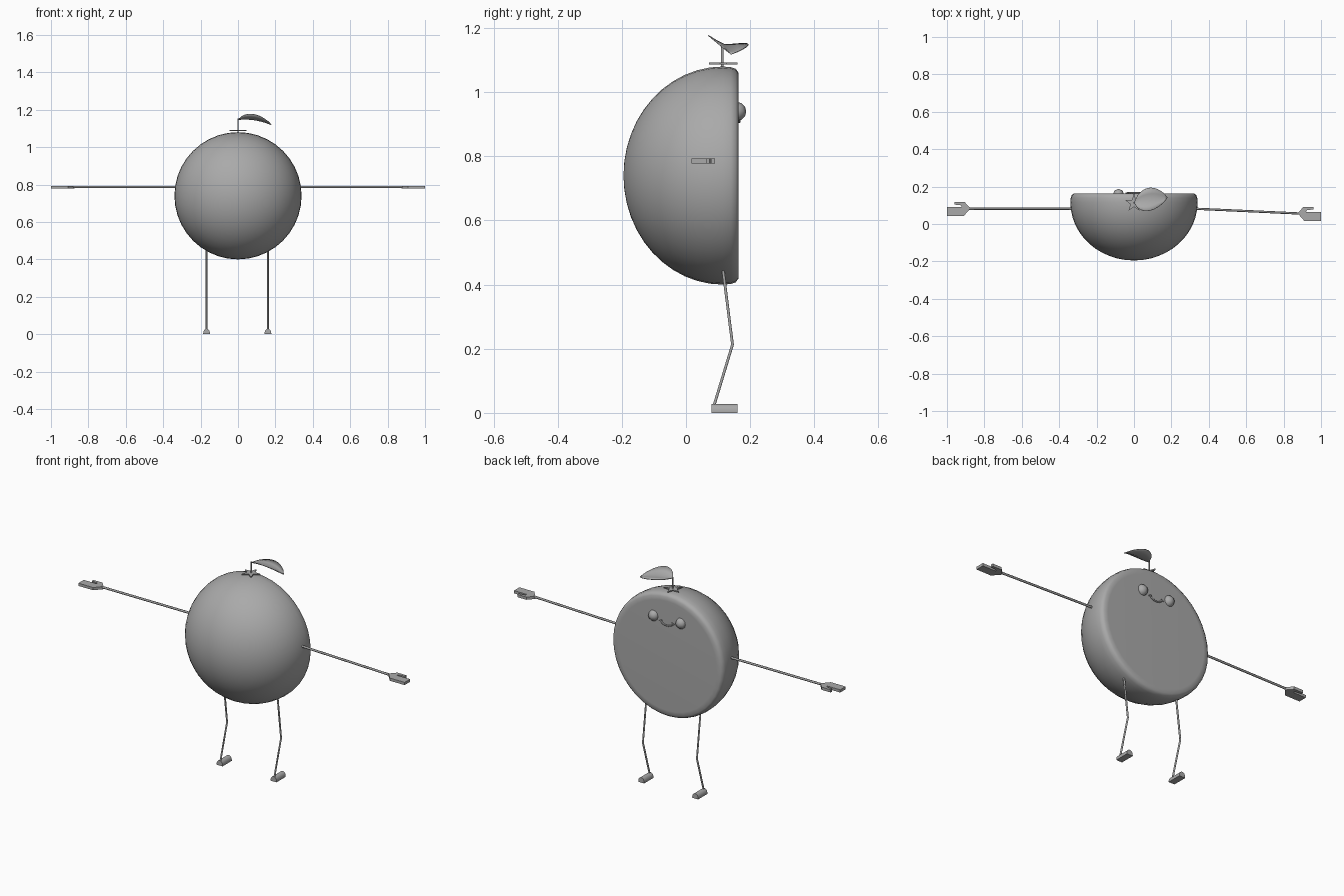
import bpy, bmesh, math
from mathutils import Vector, Matrix

if "Cube" in bpy.data.objects:
    bpy.data.objects.remove(bpy.data.objects["Cube"])

grey = bpy.data.materials.new("plain_grey")
grey.use_nodes = True
COLOUR = (0.4, 0.4, 0.4, 1)
grey.diffuse_color = COLOUR
grey.node_tree.nodes["Principled BSDF"].inputs["Base Color"].default_value = COLOUR


def finish(name, bm, smooth=None):
    """Turn a bmesh into a named grey object."""
    bmesh.ops.recalc_face_normals(bm, faces=bm.faces)
    mesh = bpy.data.meshes.new(name)
    bm.to_mesh(mesh)
    bm.free()
    mesh.materials.append(grey)
    obj = bpy.data.objects.new(name, mesh)
    bpy.context.collection.objects.link(obj)
    if smooth:
        activate(obj)
        bpy.ops.object.shade_smooth_by_angle(angle=math.radians(smooth))
    return obj


def activate(obj):
    bpy.ops.object.select_all(action='DESELECT')
    obj.select_set(True)
    bpy.context.view_layer.objects.active = obj


def prism(name, points, depth, smooth=None):
    """Extrude a flat outline along a vector."""
    bm = bmesh.new()
    face = bm.faces.new([bm.verts.new(p) for p in points])
    out = bmesh.ops.extrude_face_region(bm, geom=[face])["geom"]
    verts = [v for v in out if isinstance(v, bmesh.types.BMVert)]
    bmesh.ops.translate(bm, vec=depth, verts=verts)
    return finish(name, bm, smooth)


def tube(name, points, radius):
    """Thin round rod along a path."""
    curve = bpy.data.curves.new(name, 'CURVE')
    curve.dimensions = '3D'
    curve.bevel_depth = radius
    curve.bevel_resolution = 1
    curve.use_fill_caps = True
    spline = curve.splines.new('POLY')
    spline.points.add(len(points) - 1)
    for sp, p in zip(spline.points, points):
        sp.co = (*p, 1)
    curve.materials.append(grey)
    obj = bpy.data.objects.new(name, curve)
    bpy.context.collection.objects.link(obj)
    activate(obj)
    bpy.ops.object.convert(target='MESH')


# Halved fruit: domed skin, softened rim, flat cut side
MID = 0.74
profile = []
for i in range(13):
    a = i / 12 * math.pi / 2
    profile.append((0.34 * math.sin(a), 0.115 - 0.31 * math.cos(a)))
profile += [(0.338, 0.14), (0.333, 0.155), (0.322, 0.163), (0.3, 0.164), (0, 0.162)]
bm = bmesh.new()
verts = [bm.verts.new((r, y, MID)) for r, y in profile]
edges = [bm.edges.new(pair) for pair in zip(verts, verts[1:])]
bmesh.ops.spin(bm, geom=verts + edges, cent=(0, 0, MID), axis=(0, 1, 0),
               angle=math.tau, steps=40)
bmesh.ops.remove_doubles(bm, verts=bm.verts, dist=0.0005)
finish("fruit_body", bm, 60)

# Face on the cut side
for side, x in (("left", 0.083), ("right", -0.083)):
    bm = bmesh.new()
    bmesh.ops.create_uvsphere(bm, u_segments=8, v_segments=6, radius=0.03,
                              matrix=Matrix.Translation((x, 0.158, 0.94)))
    finish(side + "_eye", bm, 60)
smile = []
for i in range(9):
    a = math.pi * (1.1 + 0.8 * i / 8)
    smile.append((0.04 * math.cos(a), 0.166, 0.935 + 0.028 * math.sin(a)))
tube("smile", smile, 0.004)
for side, s in (("left", 1), ("right", -1)):
    tube(side + "_smile_corner", [(s * 0.03, 0.166, 0.93), (s * 0.045, 0.166, 0.923)], 0.003)

# Arms and mitten hands with a raised thumb
hand = [(0.875, 0.083), (0.905, 0.117), (0.96, 0.117), (0.96, 0.104), (0.925, 0.1),
        (0.92, 0.09), (1, 0.09), (1, 0.043), (0.91, 0.043)]
for side, s, drop in (("left", 1, 0.026), ("right", -1, 0)):
    tube(side + "_arm", [(s * 0.32, 0.082, 0.788), (s * 0.89, 0.082 - drop, 0.788)], 0.006)
    prism(side + "_hand", [(s * x, y - drop, 0.778) for x, y in hand], (0, 0, 0.015))

# Bent legs and half-round feet
for side, x in (("left", 0.16), ("right", -0.168)):
    tube(side + "_leg", [(x, 0.115, 0.45), (x, 0.145, 0.213), (x, 0.085, 0.015)], 0.005)
    arch = [(x + 0.018 * math.cos(math.pi * i / 8), 0.08,
             0.006 + 0.022 * math.sin(math.pi * i / 8)) for i in range(9)]
    arch = [(x + 0.018, 0.08, 0)] + arch + [(x - 0.018, 0.08, 0)]
    prism(side + "_foot", arch, (0, 0.08, 0), 40)

# Star-shaped calyx and stem
star = []
for i in range(10):
    a = math.tau * i / 10 + math.pi / 2
    r = 0.02 if i % 2 else 0.049
    star.append((r * math.cos(a), 0.112 + r * math.sin(a), 1.086))
prism("calyx", star, (0, 0, 0.006))
tube("stem", [(0, 0.113, 1.07), (0, 0.113, 1.152)], 0.004)

# Leaf folded along its midrib
STEPS = 10
bm = bmesh.new()
rows = []
for i in range(STEPS + 1):
    t = i / STEPS
    w = math.sin(math.pi * t ** 0.85) ** 0.75 if 0 < i < STEPS else 0
    rib = Vector((0.18 * t, 0.113 + 0.028 * t, 1.148 + 0.02 * t - 0.048 * t * t))
    rows.append([bm.verts.new(rib + w * Vector(off)) for off in
                 ((0, -0.054, 0.03), (0, -0.027, 0.013), (0, 0, 0), (0, 0.035, 0.0), (0, 0.068, 0.004))])
for a, b in zip(rows, rows[1:]):
    for j in range(4):
        bm.faces.new((a[j], b[j], b[j + 1], a[j + 1]))
bmesh.ops.remove_doubles(bm, verts=bm.verts, dist=0.0005)
leaf = finish("leaf", bm, 40)
solid = leaf.modifiers.new("thickness", 'SOLIDIFY')
solid.thickness = 0.003
